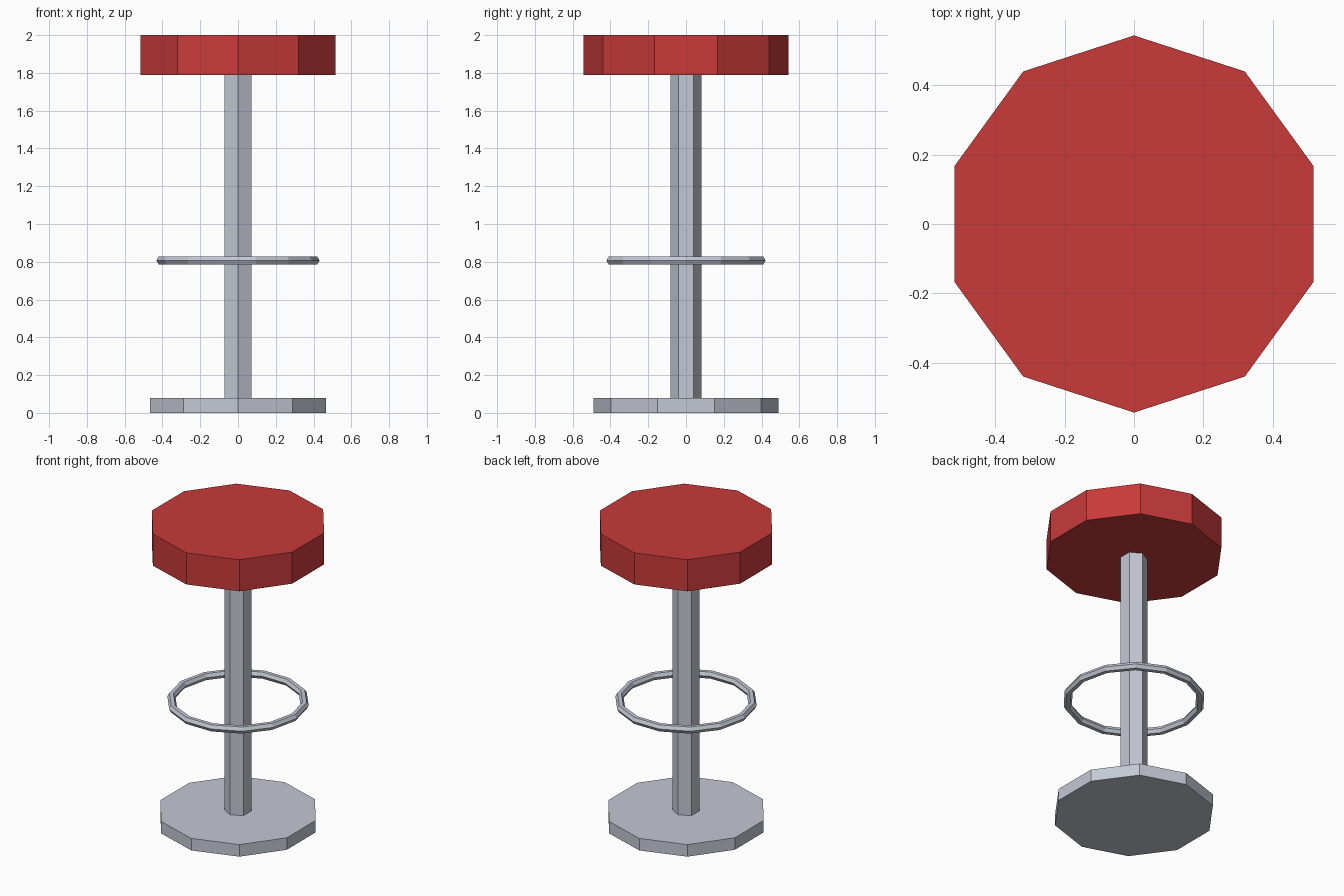
import bpy, bmesh, math

if "Cube" in bpy.data.objects:
    bpy.data.objects.remove(bpy.data.objects["Cube"])

def material(name, rgb):
    m = bpy.data.materials.new(name)
    m.diffuse_color = (*rgb, 1)
    m.use_nodes = True
    m.node_tree.nodes["Principled BSDF"].inputs["Base Color"].default_value = m.diffuse_color
    return m

RED = material("red vinyl", (0.578, 0.042, 0.042))
METAL = material("brushed metal", (0.55, 0.58, 0.66))

def finish(name, bm, mat):
    bmesh.ops.recalc_face_normals(bm, faces=bm.faces)
    me = bpy.data.meshes.new(name)
    bm.to_mesh(me)
    bm.free()
    me.materials.append(mat)
    ob = bpy.data.objects.new(name, me)
    bpy.context.collection.objects.link(ob)
    return ob

def prism(name, sides, radius, z0, z1, mat):
    # Upright prism with a corner pointing to the front
    bm = bmesh.new()
    angles = [math.tau * i / sides - math.pi / 2 for i in range(sides)]
    base = bm.faces.new([bm.verts.new((radius * math.cos(a), radius * math.sin(a), z0))
                         for a in angles])
    side = bmesh.ops.extrude_face_region(bm, geom=[base], use_keep_orig=True)["geom"]
    bmesh.ops.translate(bm, vec=(0, 0, z1 - z0),
                        verts=[v for v in side if isinstance(v, bmesh.types.BMVert)])
    return finish(name, bm, mat)

def ring(name, sides, major, tube_sides, minor, z, mat):
    bm = bmesh.new()
    loops = []
    for i in range(sides):
        a = math.tau * i / sides
        loop = []
        for j in range(tube_sides):
            t = math.tau * j / tube_sides
            r = major + minor * math.cos(t)
            loop.append(bm.verts.new((r * math.cos(a), r * math.sin(a), z + minor * math.sin(t))))
        loops.append(loop)
    for i in range(sides):
        p, q = loops[i], loops[(i + 1) % sides]
        for j in range(tube_sides):
            k = (j + 1) % tube_sides
            bm.faces.new((p[j], q[j], q[k], p[k]))
    return finish(name, bm, mat)

# Base, pole, foot ring and seat
prism("base", 10, 0.49, 0.0, 0.08, METAL)
prism("pole", 6, 0.082, 0.08, 1.79, METAL)
ring("foot_ring", 14, 0.407, 6, 0.025, 0.807, METAL)
prism("seat", 10, 0.543, 1.79, 2.0, RED)
